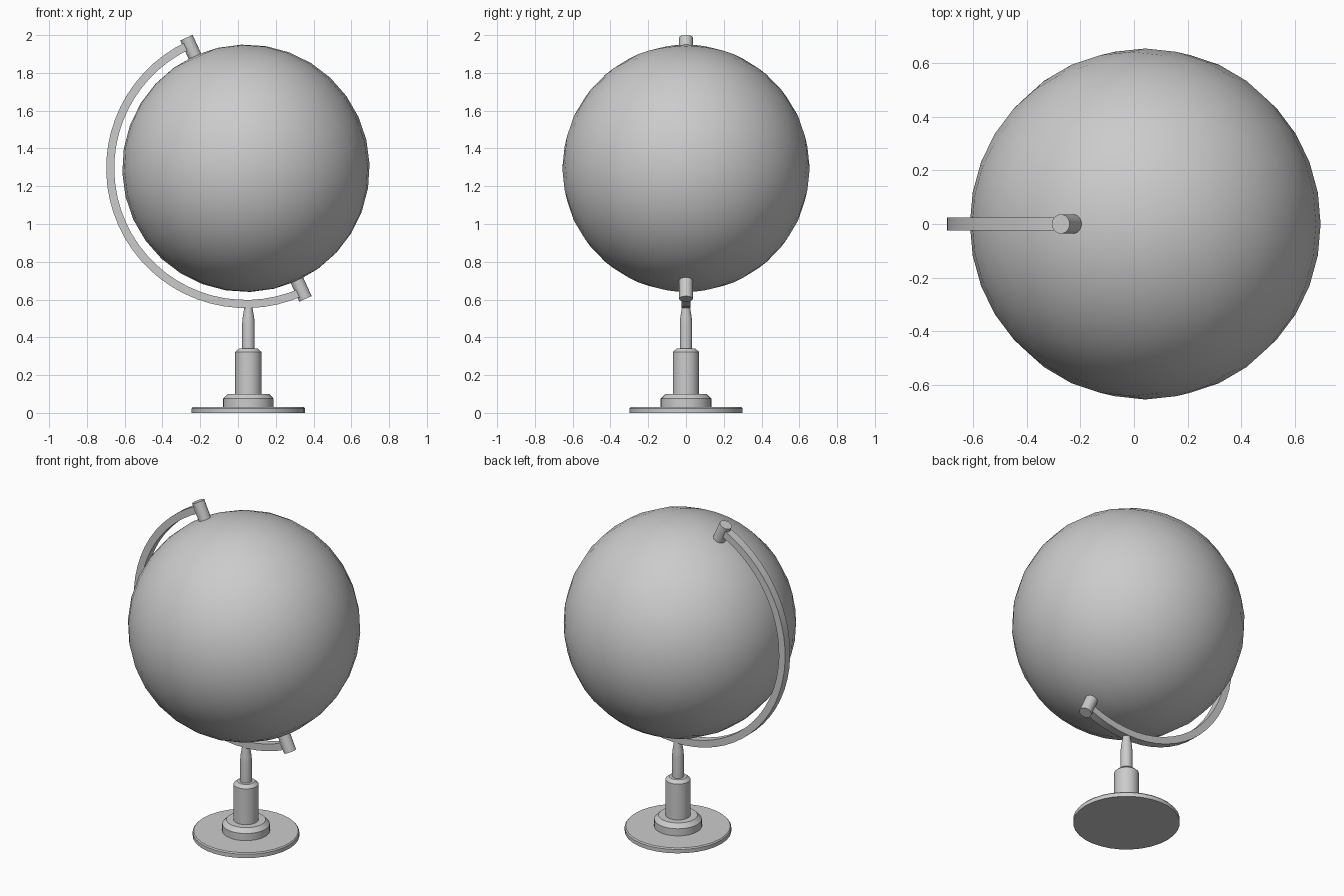
import bpy
import bmesh
from math import radians, pi
from mathutils import Matrix, Vector

cube = bpy.data.objects.get("Cube")
if cube:
    bpy.data.objects.remove(cube, do_unlink=True)

TILT = Matrix.Rotation(radians(-24.5), 4, 'Y')
CENTRE = Matrix.Translation((0.042, 0, 1.295)) @ TILT
STAND = Matrix.Translation((0.055, 0, 0))

grey = bpy.data.materials.new("light grey")
grey.use_nodes = True
grey.diffuse_color = (0.6, 0.6, 0.6, 1)
grey.node_tree.nodes["Principled BSDF"].inputs["Base Color"].default_value = grey.diffuse_color


def finish(name, bm, matrix, angle=30):
    """Turn a bmesh into a placed, shaded object."""
    bmesh.ops.recalc_face_normals(bm, faces=bm.faces)
    mesh = bpy.data.meshes.new(name)
    bm.to_mesh(mesh)
    bm.free()
    mesh.materials.append(grey)
    obj = bpy.data.objects.new(name, mesh)
    bpy.context.collection.objects.link(obj)
    obj.matrix_world = matrix
    bpy.ops.object.select_all(action='DESELECT')
    obj.select_set(True)
    bpy.context.view_layer.objects.active = obj
    bpy.ops.object.shade_smooth_by_angle(angle=radians(angle))
    return obj


def lathe(name, profile, matrix, sides=32):
    """Spin (radius, height) points around z and cap both ends."""
    bm = bmesh.new()
    verts = [bm.verts.new((r, 0, z)) for r, z in profile]
    edges = [bm.edges.new(pair) for pair in zip(verts, verts[1:])]
    bmesh.ops.spin(bm, geom=verts + edges, axis=(0, 0, 1), cent=(0, 0, 0),
                   angle=2 * pi, steps=sides)
    bmesh.ops.remove_doubles(bm, verts=bm.verts, dist=0.0005)
    bmesh.ops.holes_fill(bm, edges=bm.edges, sides=0)
    return finish(name, bm, matrix)


# Tilted ball
bm = bmesh.new()
bmesh.ops.create_uvsphere(bm, u_segments=32, v_segments=16, radius=0.655)
finish("globe_ball", bm, CENTRE)

# Half-ring arm with a rectangular section
bm = bmesh.new()
section = [bm.verts.new((0, y, z)) for y, z in
           ((-0.025, 0.697), (0.025, 0.697), (0.025, 0.74), (-0.025, 0.74))]
loop = [bm.edges.new((section[i], section[i - 1])) for i in range(4)]
bmesh.ops.spin(bm, geom=section + loop, axis=(0, 1, 0), cent=(0, 0, 0),
               angle=-pi, steps=32)
bmesh.ops.holes_fill(bm, edges=bm.edges, sides=4)
finish("support_arm", bm, CENTRE)

# Axle pins at both poles
for name, side in (("top_pin", 1), ("bottom_pin", -1)):
    lathe(name, [(0.036, side * 0.64), (0.036, side * 0.76)], CENTRE)

# Turned stand
lathe("base_plate", [(0.3, 0), (0.3, 0.024), (0.294, 0.031)], STAND)
lathe("base_collar", [(0.134, 0.03), (0.134, 0.075), (0.11, 0.1)], STAND)
lathe("column", [(0.07, 0.098), (0.07, 0.322), (0.05, 0.34)], STAND)
lathe("spindle", [(0.033, 0.335), (0.033, 0.47), (0.031, 0.5),
                  (0.022, 0.555), (0.021, 0.575)], STAND)
